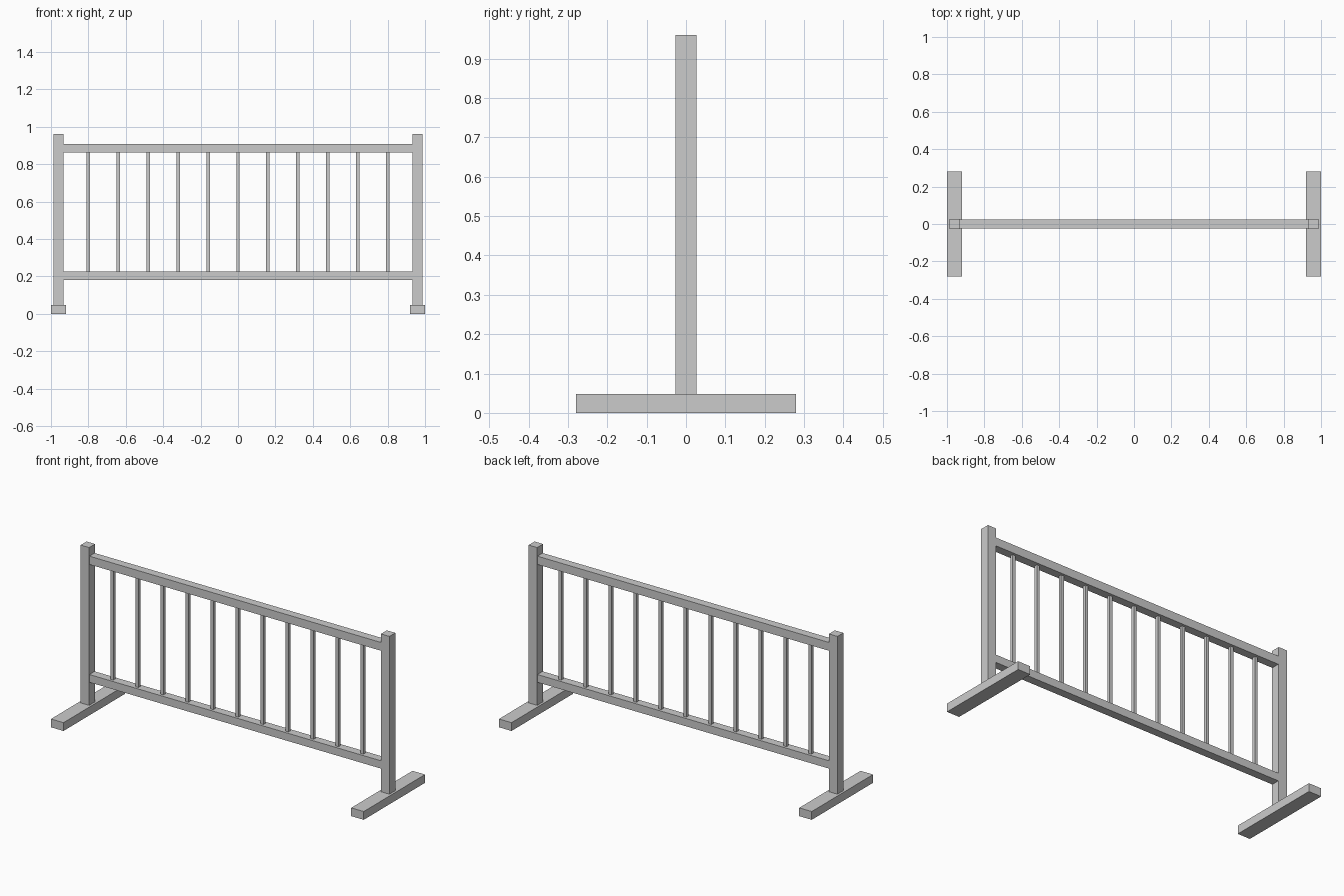
import bpy

if "Cube" in bpy.data.objects:
    bpy.data.objects.remove(bpy.data.objects["Cube"])


def box(name, x, y, z):
    """Box from (min, max) ranges on each axis."""
    bpy.ops.mesh.primitive_cube_add(size=1)
    ob = bpy.context.object
    ob.name = name
    ob.location = [(r[0] + r[1]) / 2 for r in (x, y, z)]
    ob.scale = [r[1] - r[0] for r in (x, y, z)]
    bpy.ops.object.transform_apply(location=True, rotation=False, scale=True)
    return ob


FOOT_TOP = 0.048
POST_X = 0.96
POST_HALF = 0.027
RAIL_HALF = 0.024
RAIL_END = POST_X - POST_HALF

# Feet and posts at both ends
for side, s in (("left", -1), ("right", 1)):
    cx = s * POST_X
    box(side + "_foot", (cx - 0.04, cx + 0.04), (-0.28, 0.28), (0, FOOT_TOP))
    box(side + "_post", (cx - POST_HALF, cx + POST_HALF),
        (-POST_HALF, POST_HALF), (FOOT_TOP, 0.96))

# Horizontal rails between the posts
for name, z in (("bottom_rail", (0.18, 0.225)), ("top_rail", (0.861, 0.909))):
    box(name, (-RAIL_END, RAIL_END), (-RAIL_HALF, RAIL_HALF), z)

# Evenly spaced slim square bars
for i in range(11):
    cx = (i - 5) * 0.16
    box(f"bar_{i + 1}", (cx - 0.009, cx + 0.009), (-0.009, 0.009), (0.225, 0.861))
